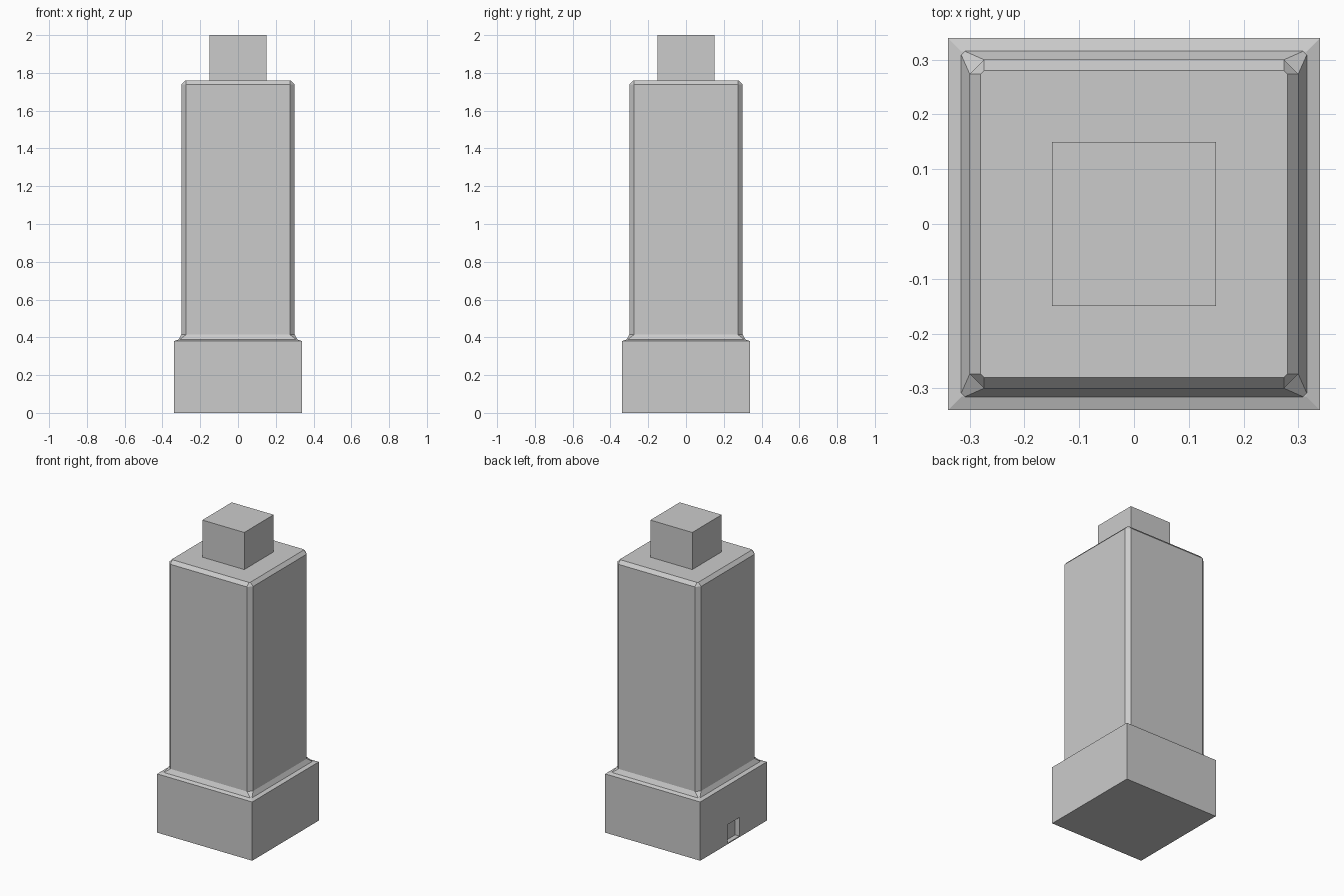
import bpy, bmesh

if "Cube" in bpy.data.objects:
    bpy.data.objects.remove(bpy.data.objects["Cube"])


def loft(name, rings, cap_bottom=True):
    """Stack square rings (half width, corner cut, z) into a solid."""
    bm = bmesh.new()
    loops = []
    for h, c, z in rings:
        k = h - c
        pts = [(k, -h), (h, -k), (h, k), (k, h), (-k, h), (-h, k), (-h, -k), (-k, -h)]
        if c == 0:
            pts = pts[::2]
        loops.append([bm.verts.new((x, y, z)) for x, y in pts])
    for a, b in zip(loops, loops[1:]):
        n = len(a)
        for i in range(n):
            bm.faces.new((a[i], a[(i + 1) % n], b[(i + 1) % n], b[i]))
    bm.faces.new(loops[-1])
    if cap_bottom:
        bm.faces.new(loops[0][::-1])
    bmesh.ops.recalc_face_normals(bm, faces=bm.faces)
    mesh = bpy.data.meshes.new(name)
    bm.to_mesh(mesh)
    bm.free()
    ob = bpy.data.objects.new(name, mesh)
    bpy.context.collection.objects.link(ob)
    return ob


# Plinth with a faintly sloped top
base = loft("base", [(0.34, 0, 0), (0.34, 0, 0.38), (0.315, 0, 0.388)])

# Shallow doorway recess in the left side of the plinth
bpy.ops.mesh.primitive_cube_add(size=1, location=(-0.34, 0, 0.067))
cutter = bpy.context.object
cutter.name = "doorway_cutter"
cutter.scale = (0.06, 0.12, 0.12)
cutter.hide_render = True
cutter.hide_set(True)
cut = base.modifiers.new("doorway", 'BOOLEAN')
cut.operation = 'DIFFERENCE'
cut.object = cutter
cut.solver = 'EXACT'

# Shaft with flared foot, chamfered corners and chamfered top
loft("shaft", [(0.316, 0.006, 0.387), (0.30, 0.026, 0.415),
               (0.30, 0.026, 1.738), (0.28, 0.006, 1.76)], cap_bottom=False)

# Small block on top
loft("top_block", [(0.15, 0, 1.76), (0.15, 0, 2.0)], cap_bottom=False)
